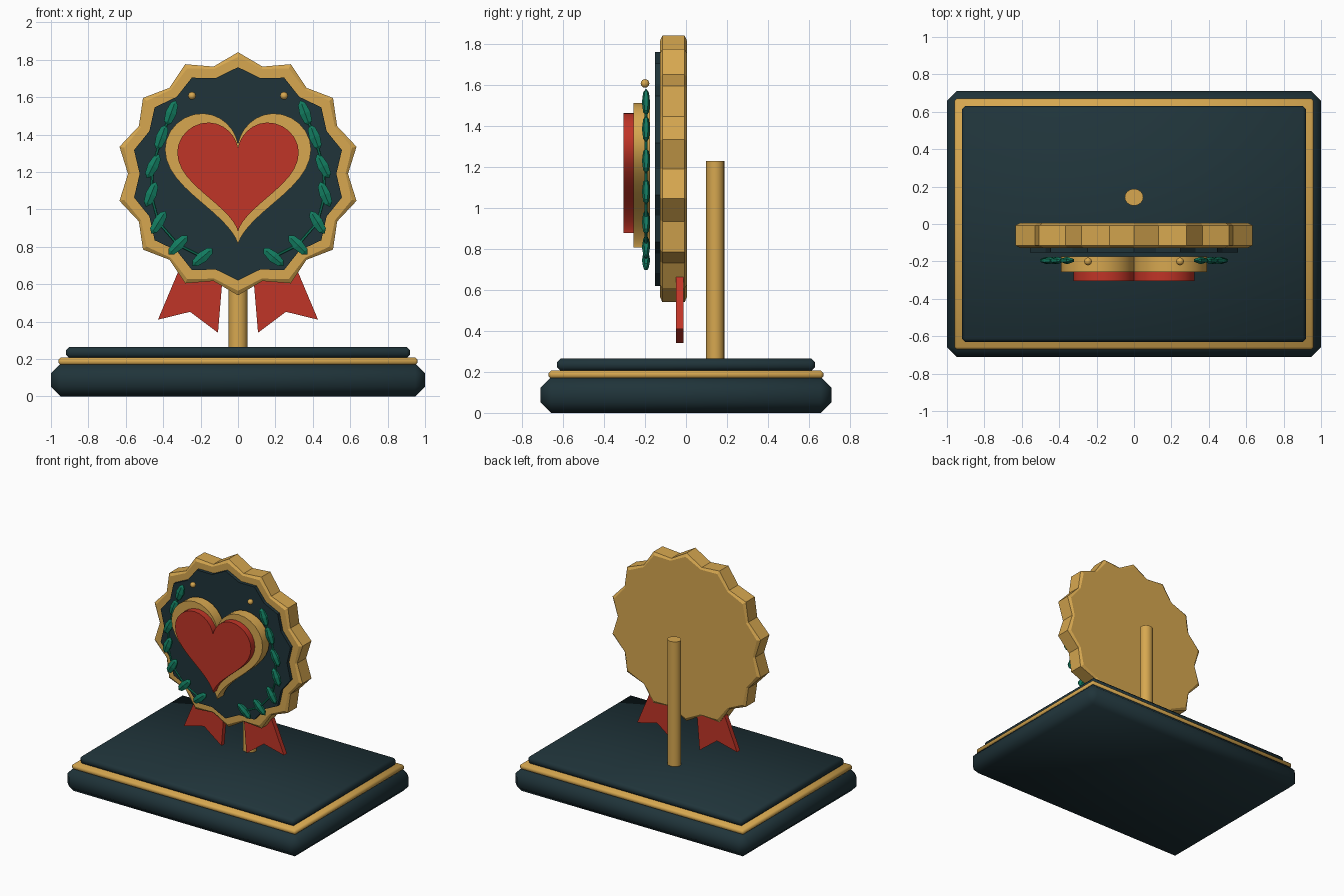
import bpy, bmesh
from math import sin, cos, pi, radians
from mathutils import Matrix, Vector

if "Cube" in bpy.data.objects:
    bpy.data.objects.remove(bpy.data.objects["Cube"])


def material(name, rgb):
    m = bpy.data.materials.new(name)
    m.diffuse_color = (*rgb, 1)
    m.use_nodes = True
    m.node_tree.nodes["Principled BSDF"].inputs["Base Color"].default_value = m.diffuse_color
    return m


DARK = material("dark_teal", (0.014, 0.034, 0.042))
GOLD = material("gold", (0.68, 0.39, 0.08))
RED = material("red", (0.53, 0.035, 0.02))
GREEN = material("green", (0.006, 0.2, 0.115))


def finish(bm, name, mat, smooth=None):
    bmesh.ops.recalc_face_normals(bm, faces=bm.faces[:])
    me = bpy.data.meshes.new(name)
    bm.to_mesh(me)
    bm.free()
    ob = bpy.data.objects.new(name, me)
    bpy.context.collection.objects.link(ob)
    me.materials.append(mat)
    if smooth:
        bpy.ops.object.select_all(action='DESELECT')
        ob.select_set(True)
        bpy.context.view_layer.objects.active = ob
        bpy.ops.object.shade_smooth_by_angle(angle=radians(smooth))
    return ob


def slab(name, mat, hx, hy, z0, z1, bevel):
    bm = bmesh.new()
    bmesh.ops.create_cube(bm, size=1, matrix=Matrix.Translation((0, 0, (z0 + z1) / 2))
                          @ Matrix.Diagonal((2 * hx, 2 * hy, z1 - z0, 1)))
    bmesh.ops.bevel(bm, geom=bm.edges[:], offset=bevel, segments=1, affect='EDGES')
    return finish(bm, name, mat, 50)


def loft(name, mat, rings, smooth=None):
    """rings: list of (y, [(x, z), ...]) with equal point counts, capped at both ends"""
    bm = bmesh.new()
    loops = [[bm.verts.new((x, y, z)) for x, z in pts] for y, pts in rings]
    n = len(loops[0])
    for a, b in zip(loops, loops[1:]):
        for i in range(n):
            j = (i + 1) % n
            bm.faces.new((a[i], a[j], b[j], b[i]))
    bm.faces.new(loops[0])
    bm.faces.new(loops[-1])
    return finish(bm, name, mat, smooth)


def prism(name, mat, pts, y0, y1, smooth=None):
    return loft(name, mat, [(y0, pts), (y1, pts)], smooth)


def star(tip, valley, n=14, cz=1.19):
    out = []
    for i in range(2 * n):
        r, a = (valley if i % 2 else tip), pi * i / n
        out.append((r * sin(a), cz + r * cos(a)))
    return out


def heart(s, cz=1.222, n=56):
    out = []
    for i in range(n):
        t = 2 * pi * i / n
        out.append((s * 16 * sin(t) ** 3,
                    cz + s * (13 * cos(t) - 5 * cos(2 * t) - 2 * cos(3 * t) - cos(4 * t))))
    return out


# stepped base
slab("base_slab", DARK, 1.0, 0.71, 0.0, 0.175, 0.052)
slab("base_trim", GOLD, 0.96, 0.67, 0.167, 0.207, 0.012)
slab("base_top", DARK, 0.92, 0.63, 0.205, 0.265, 0.018)

# support post behind the medallion
bm = bmesh.new()
bmesh.ops.create_cone(bm, cap_ends=True, segments=16, radius1=0.05, radius2=0.05, depth=0.98,
                      matrix=Matrix.Translation((0, 0.143, 0.74)) @ Matrix.Diagonal((1, 0.9, 1, 1)))
finish(bm, "support_post", GOLD, 40)

# scalloped medallion and inlaid plate
loft("medallion", GOLD, [(-0.127, star(0.625, 0.575)), (-0.115, star(0.65, 0.588)),
                         (-0.007, star(0.65, 0.588)), (0.005, star(0.625, 0.575))])
prism("medallion_plate", DARK, star(0.57, 0.526), -0.152, -0.12)

# layered heart
prism("heart_frame", GOLD, heart(0.0244), -0.257, -0.175, 40)
prism("heart_center", RED, heart(0.0203), -0.306, -0.25, 40)

# leaf positions and tilts of one branch (left side), mirrored for the other
LEAVES = [(-.358, 1.515, 20), (-.41, 1.385, 20), (-.455, 1.23, 27), (-.465, 1.08, 22),
          (-.425, .93, 32), (-.32, .81, 45), (-.19, .745, 50)]
Y = -0.195
for s, side in ((1, "left"), (-1, "right")):
    # laurel leaves
    bm = bmesh.new()
    for x, z, tilt in LEAVES:
        bmesh.ops.create_uvsphere(bm, u_segments=6, v_segments=4, radius=1,
                                  matrix=Matrix.Translation((s * x, Y, z))
                                  @ Matrix.Rotation(radians(s * tilt), 4, 'Y')
                                  @ Matrix.Diagonal((0.034, 0.02, 0.072, 1)))
    finish(bm, "laurel_leaves_" + side, GREEN)
    # laurel stem
    bm = bmesh.new()
    pts = [Vector((s * x, Y, z)) for x, z, _ in LEAVES]
    for a, b in zip(pts, pts[1:]):
        d = b - a
        bmesh.ops.create_cone(bm, cap_ends=True, segments=6, radius1=0.008, radius2=0.008,
                              depth=d.length, matrix=Matrix.Translation((a + b) / 2)
                              @ d.to_track_quat('Z', 'Y').to_matrix().to_4x4())
    finish(bm, "laurel_stem_" + side, GREEN)
    # bead
    bm = bmesh.new()
    bmesh.ops.create_uvsphere(bm, u_segments=12, v_segments=8, radius=0.021,
                              matrix=Matrix.Translation((-s * 0.246, -0.2, 1.607)))
    finish(bm, "bead_" + side, GOLD, 60)
    # swallowtail ribbon
    tail = [(-.31, .69), (-.428, .41), (-.256, .452), (-.107, .34), (-.078, .69)]
    prism("ribbon_" + side, RED, [(s * x, z) for x, z in tail], -0.05, -0.013)
